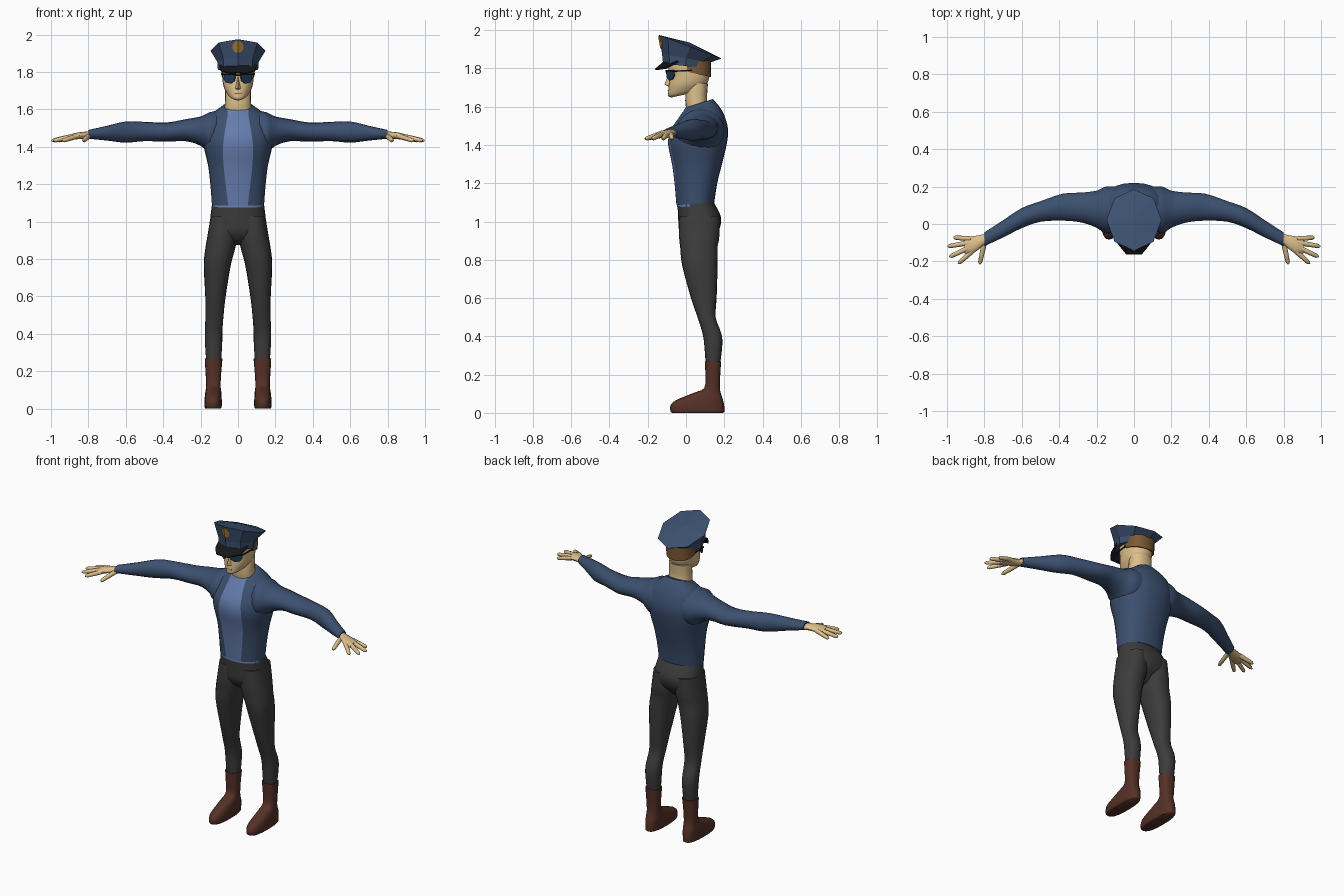
import bpy, bmesh, math
from mathutils import Vector

if "Cube" in bpy.data.objects:
    bpy.data.objects.remove(bpy.data.objects["Cube"])


def material(name, rgb):
    m = bpy.data.materials.new(name)
    m.diffuse_color = (*rgb, 1)
    m.use_nodes = True
    m.node_tree.nodes["Principled BSDF"].inputs["Base Color"].default_value = m.diffuse_color
    return m


NAVY = material("navy", (0.045, 0.08, 0.16))
BLUE = material("light_blue", (0.13, 0.2, 0.42))
GREY = material("charcoal", (0.045, 0.045, 0.045))
LEATHER = material("leather", (0.09, 0.03, 0.02))
SKIN = material("skin", (0.72, 0.52, 0.26))
HAIR = material("hair", (0.2, 0.1, 0.035))
BLACK = material("black", (0.008, 0.008, 0.01))
LENS = material("lens", (0.012, 0.04, 0.08))
GOLD = material("gold", (0.38, 0.2, 0.03))


def finish(name, bm, mat, mirror=False, smooth=True, thick=0):
    bmesh.ops.recalc_face_normals(bm, faces=bm.faces)
    me = bpy.data.meshes.new(name)
    bm.to_mesh(me)
    bm.free()
    ob = bpy.data.objects.new(name, me)
    bpy.context.collection.objects.link(ob)
    me.materials.append(mat)
    if thick:
        ob.modifiers.new("thickness", "SOLIDIFY").thickness = thick
    if mirror:
        ob.modifiers.new("mirror", "MIRROR").use_clip = False
    if smooth:
        bpy.ops.object.select_all(action="DESELECT")
        ob.select_set(True)
        bpy.context.view_layer.objects.active = ob
        bpy.ops.object.shade_smooth_by_angle(angle=math.radians(45))
    return ob


def spline(rows, steps):
    """Catmull-Rom interpolation of rows of section sizes."""
    out = []
    for i in range(len(rows) - 1):
        four = [rows[max(i - 1, 0)], rows[i], rows[i + 1], rows[min(i + 2, len(rows) - 1)]]
        for s in range(steps):
            t = s / steps
            out.append([b + 0.5 * t * (c - a + t * (2 * a - 5 * b + 4 * c - d + t * (3 * (b - c) + d - a)))
                        for a, b, c, d in zip(*four)])
    return out + [list(rows[-1])]


def power(v, e):
    return math.copysign(abs(v) ** e, v)


def loft(name, rings, mat, closed=True, caps=True, **kw):
    bm = bmesh.new()
    vs = [[bm.verts.new(p) for p in r] for r in rings]
    n = len(vs[0])
    for a, b in zip(vs, vs[1:]):
        for i in range(n if closed else n - 1):
            j = (i + 1) % n
            bm.faces.new((a[i], a[j], b[j], b[i]))
    if caps:
        bm.faces.new(vs[0])
        bm.faces.new(vs[-1])
    return finish(name, bm, mat, **kw)


def level(row, angles, e=0.88):
    """Ring round z; angle 0 faces front. Row: z front, z back, y front, y back, x low, x high."""
    zf, zb, yf, yb, x0, x1 = row[:6]
    pts = []
    for a in angles:
        s, c = power(math.sin(a), e), power(math.cos(a), e)
        pts.append(((x0 + x1) / 2 + (x1 - x0) / 2 * s, (yf + yb) / 2 + (yf - yb) / 2 * c,
                    (zf + zb) / 2 + (zf - zb) / 2 * c))
    return pts


def turn(n):
    return [2 * math.pi * i / n for i in range(n)]


def upright(name, rows, mat, n=20, steps=3, e=0.88, **kw):
    return loft(name, [level(r, turn(n), e) for r in spline(rows, steps)], mat, **kw)


def sideways(name, rows, mat, n=16, steps=3, **kw):
    """Loft along x. Row: x, y low, y high, z low, z high."""
    rings = [[(x, (y0 + y1) / 2 + (y1 - y0) / 2 * math.cos(a), (z0 + z1) / 2 + (z1 - z0) / 2 * math.sin(a))
              for a in turn(n)] for x, y0, y1, z0, z1 in spline(rows, steps)]
    return loft(name, rings, mat, mirror=True, **kw)


def tube(name, pts, radii, mat, n=8, **kw):
    rings = []
    d = (Vector(pts[-1]) - Vector(pts[0])).normalized()
    q = d.to_track_quat("Z", "Y")
    for p, r in zip(pts, radii):
        rings.append([Vector(p) + q @ Vector((r * math.cos(a), r * math.sin(a), 0)) for a in turn(n)])
    return loft(name, rings, mat, **kw)


def plate(name, pts, mat, thick, **kw):
    bm = bmesh.new()
    bm.faces.new([bm.verts.new(p) for p in pts])
    return finish(name, bm, mat, smooth=False, thick=thick, **kw)


# Torso: jacket open at the front, with the shirt panel filling the gap
# rows: z front, z back, y front, y back, half width, panel half width
torso = spline([(1.085, 1.10, -.05, .148, .14, .052), (1.2, 1.2, -.06, .163, .148, .066),
                (1.3, 1.3, -.073, .188, .16, .077), (1.4, 1.4, -.093, .212, .183, .08),
                (1.47, 1.48, -.083, .22, .185, .072), (1.54, 1.555, -.04, .20, .165, .06),
                (1.575, 1.60, -.015, .175, .125, .056), (1.595, 1.64, -.003, .14, .078, .055)], 3)
jacket, panel = [], []
for zf, zb, yf, yb, w, p in torso:
    f = math.asin((p / w) ** (1 / 0.88))
    row = (zf, zb, yf, yb, -w, w)
    jacket.append(level(row, [f + (2 * math.pi - 2 * f) * i / 24 for i in range(25)]))
    panel.append(level(row, [f * (i / 3 - 1) for i in range(7)]))
loft("jacket", jacket, NAVY, closed=False)
loft("shirt_panel", panel, BLUE, closed=False, caps=False)
upright("shirt_hem", [(1.075, 1.085, -.048, .149, -.139, .139), (1.1, 1.1, -.045, .145, -.138, .138)], BLUE, steps=1)

# Sleeves
sideways("sleeve", [(.09, -.02, .2, 1.36, 1.595), (.15, -.05, .2, 1.365, 1.585), (.2, -.02, .178, 1.405, 1.562),
                    (.28, .008, .168, 1.43, 1.547), (.38, .018, .162, 1.427, 1.53), (.5, .012, .122, 1.43, 1.533),
                    (.6, -.022, .085, 1.422, 1.535), (.7, -.072, .02, 1.433, 1.512), (.8, -.118, -.045, 1.443, 1.49)],
         NAVY)

# Hands: palm and fingers
sideways("palm", [(.77, -.10, -.036, 1.444, 1.486), (.81, -.118, -.056, 1.443, 1.481),
                  (.86, -.158, -.065, 1.44, 1.476), (.905, -.158, -.075, 1.435, 1.462)], SKIN, n=12, steps=2)
fingers = {"little_finger": ((.87, -.08), (.965, -.072)), "ring_finger": ((.88, -.1), (.997, -.12)),
           "middle_finger": ((.88, -.125), (.987, -.176)), "index_finger": ((.86, -.14), (.94, -.212)),
           "thumb": ((.8, -.1), (.825, -.215))}
for name, (a, b) in fingers.items():
    base, tip = Vector((*a, 1.456)), Vector((*b, 1.432))
    tube(name, [base, base.lerp(tip, .5), base.lerp(tip, .9), tip], [.014, .013, .011, .004], SKIN, mirror=True)

# Trousers: pelvis and legs
upright("pelvis", [(1.1, 1.1, -.045, .145, -.138, .138), (1.02, 1.02, -.041, .184, -.148, .148),
                   (.95, .95, -.036, .17, -.15, .15), (.905, .905, -.01, .13, -.08, .08),
                   (.875, .875, .03, .10, -.025, .025)], GREY, n=24)
upright("leg", [(1.03, 1.03, -.035, .175, .008, .146), (.92, .92, -.036, .174, .004, .164),
                (.86, .86, -.03, .164, .014, .174), (.77, .77, -.02, .165, .038, .183),
                (.6, .6, .026, .16, .066, .175), (.5, .5, .06, .155, .077, .174),
                (.42, .42, .085, .183, .083, .177), (.36, .36, .095, .19, .084, .177),
                (.25, .25, .103, .178, .09, .17)], GREY, mirror=True)

# Boots: shaft and foot in one loft whose sections lean forward
upright("boot", [(.268, .268, .098, .184, .083, .178), (.2, .2, .101, .179, .089, .174),
                 (.13, .12, .095, .178, .093, .17), (.105, .07, .04, .193, .089, .175),
                 (.065, .035, -.055, .2, .087, .179), (.035, .018, -.082, .2, .086, .18),
                 (.006, .006, -.08, .2, .088, .178), (0, 0, -.07, .193, .092, .173)], LEATHER, mirror=True, e=.8)

# Neck, head and nose
upright("neck", [(1.57, 1.59, .005, .13, -.075, .075), (1.63, 1.63, -.004, .11, -.07, .07),
                 (1.72, 1.72, .0, .115, -.068, .068)], SKIN)
upright("head", [(1.648, 1.675, -.078, .05, -.026, .026), (1.658, 1.685, -.094, .08, -.048, .048),
                 (1.69, 1.71, -.092, .10, -.068, .068), (1.72, 1.73, -.09, .115, -.078, .078),
                 (1.76, 1.76, -.085, .123, -.083, .083), (1.8, 1.8, -.092, .126, -.084, .084),
                 (1.86, 1.86, -.08, .12, -.084, .084)], SKIN, e=.92)
bm = bmesh.new()
top, tip, left, right, under = [bm.verts.new(p) for p in
                                [(0, -.09, 1.775), (0, -.113, 1.716), (-.016, -.086, 1.708),
                                 (.016, -.086, 1.708), (0, -.086, 1.703)]]
for f in [(top, left, tip), (top, tip, right), (left, under, tip), (tip, under, right)]:
    bm.faces.new(f)
finish("nose", bm, SKIN, smooth=False)
plate("mouth", [(-.022, -.0925, 1.686), (.022, -.0925, 1.686), (.018, -.095, 1.681), (-.018, -.095, 1.681)],
      HAIR, .002)

# Hair below the cap
upright("hair", [(1.795, 1.755, -.05, .13, -.087, .087), (1.85, 1.84, -.05, .132, -.089, .089)], HAIR, steps=1)

# Sunglasses
plate("lens", [(.014, -.104, 1.785), (.074, -.068, 1.788), (.077, -.062, 1.765), (.066, -.073, 1.743),
               (.04, -.09, 1.738), (.02, -.102, 1.752)], LENS, .006, mirror=True)
tube("glasses_bridge", [(-.02, -.104, 1.782), (.02, -.104, 1.782)], [.004] * 2, BLACK, n=6)
tube("glasses_brow", [(.012, -.105, 1.787), (.08, -.064, 1.787)], [.004] * 2, BLACK, n=6, mirror=True)
tube("glasses_temple", [(.079, -.064, 1.785), (.088, .03, 1.79)], [.004] * 2, BLACK, n=6, mirror=True)

# Cap: eight-sided band and tilted crown
upright("cap", [(1.825, 1.80, -.12, .115, -.108, .108), (1.875, 1.83, -.125, .125, -.11, .11),
                (1.975, 1.852, -.143, .186, -.147, .147), (1.936, 1.932, .015, .025, -.005, .005)],
        NAVY, n=8, steps=1, e=1, smooth=False)
# Visor
plate("visor", [(-.1, -.04, 1.838), (-.088, -.105, 1.805), (-.042, -.163, 1.797), (.042, -.163, 1.797),
                (.088, -.105, 1.805), (.1, -.04, 1.838), (.06, -.09, 1.836), (0, -.118, 1.836), (-.06, -.09, 1.836)],
      BLACK, .008)

# Badge folded over the front ridge of the crown
low, high = Vector((0, -.125, 1.875)), Vector((0, -.143, 1.975))
low_side, high_side = Vector((.078, -.088, 1.868)), Vector((.104, -.095, 1.957))
badge = []
for k in range(9):
    a = math.pi * k / 8
    u, v = .32 * math.sin(a), .6 + .32 * math.cos(a)
    badge.append(low.lerp(high, v).lerp(low_side.lerp(high_side, v), u) + Vector((0, -.004, 0)))
plate("badge", badge, GOLD, .004, mirror=True)
